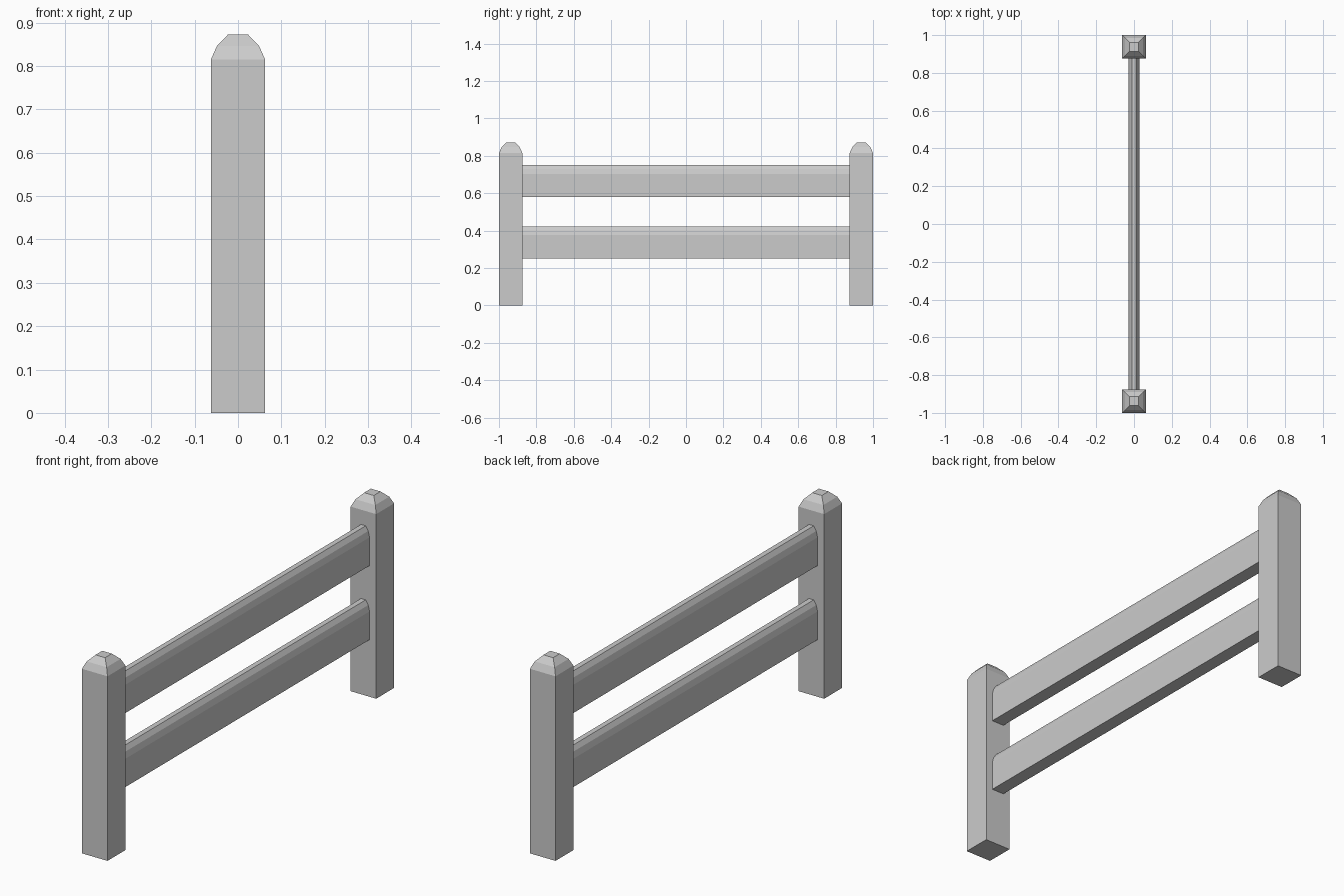
import bpy
import bmesh

if "Cube" in bpy.data.objects:
    bpy.data.objects.remove(bpy.data.objects["Cube"])

POST_HALF = 0.0625
POST_Y = 1 - POST_HALF
RAIL_HALF_LENGTH = 1 - 2 * POST_HALF


def loft(name, rings, location):
    """Bridge a stack of equally sized vertex rings and close both ends."""
    bm = bmesh.new()
    loops = [[bm.verts.new(p) for p in ring] for ring in rings]
    for a, b in zip(loops, loops[1:]):
        for i in range(len(a)):
            j = (i + 1) % len(a)
            bm.faces.new((a[i], a[j], b[j], b[i]))
    bm.faces.new(loops[0])
    bm.faces.new(loops[-1])
    bmesh.ops.recalc_face_normals(bm, faces=bm.faces)
    mesh = bpy.data.meshes.new(name)
    bm.to_mesh(mesh)
    bm.free()
    obj = bpy.data.objects.new(name, mesh)
    obj.location = location
    bpy.context.collection.objects.link(obj)
    return obj


def square(half, z):
    return [(-half, -half, z), (half, -half, z), (half, half, z), (-half, half, z)]


# Square posts with a faceted, rounded cap
post_profile = [(POST_HALF, 0), (POST_HALF, 0.815), (0.0485, 0.846), (0.0235, 0.872)]
for name, y in (("front_post", -POST_Y), ("back_post", POST_Y)):
    loft(name, [square(h, z) for h, z in post_profile], (0, y, 0))

# Rails: flat sides and underside, faceted rounded top
right_side = [(0.03, 0), (0.03, 0.125), (0.0235, 0.151), (0.0115, 0.171)]
section = right_side + [(-x, z) for x, z in reversed(right_side)]
for name, z in (("lower_rail", 0.252), ("upper_rail", 0.579)):
    ends = [[(x, y, h) for x, h in section] for y in (-RAIL_HALF_LENGTH, RAIL_HALF_LENGTH)]
    loft(name, ends, (0, 0, z))
